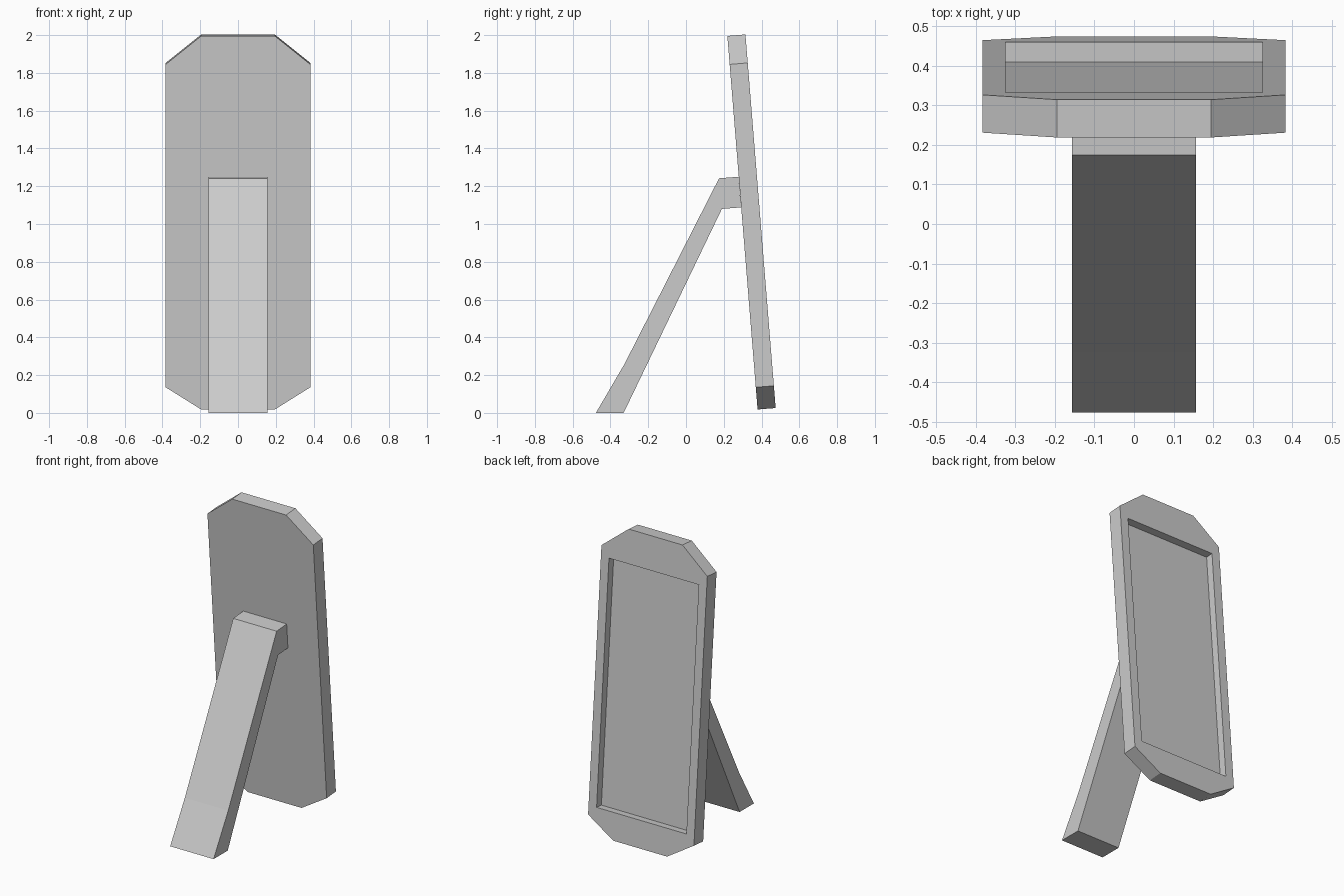
import bpy, bmesh, math
from mathutils import Vector

if "Cube" in bpy.data.objects:
    bpy.data.objects.remove(bpy.data.objects["Cube"])

TILT = math.atan2(0.16, 1.977)


def panel_point(x, v, t):
    """x across, v up along the leaning panel, t through its thickness."""
    s, c = math.sin(TILT), math.cos(TILT)
    return Vector((x, 0.379 - v * s + t * c, 0.018 + v * c + t * s))


def prism(name, ring_a, ring_b):
    bm = bmesh.new()
    a = [bm.verts.new(p) for p in ring_a]
    b = [bm.verts.new(p) for p in ring_b]
    bm.faces.new(a)
    bm.faces.new(b[::-1])
    n = len(a)
    for i in range(n):
        j = (i + 1) % n
        bm.faces.new((a[i], b[i], b[j], a[j]))
    bmesh.ops.recalc_face_normals(bm, faces=bm.faces)
    mesh = bpy.data.meshes.new(name)
    bm.to_mesh(mesh)
    bm.free()
    obj = bpy.data.objects.new(name, mesh)
    bpy.context.collection.objects.link(obj)
    return obj


def panel_prism(name, half, t0, t1):
    outline = half + [(-x, v) for x, v in reversed(half)]
    return prism(name, *[[panel_point(x, v, t) for x, v in outline] for t in (t0, t1)])


# Leaning panel with clipped corners
panel = panel_prism("panel", [(0.195, 0), (0.383, 0.118), (0.383, 1.833), (0.195, 1.984)], 0, 0.096)

# Rectangular recess in the back face
cutter = panel_prism("recess_cutter", [(0.325, 0.178), (0.325, 1.765)], 0.046, 0.2)
cutter.hide_render = True
cut = panel.modifiers.new("recess", 'BOOLEAN')
cut.operation = 'DIFFERENCE'
cut.solver = 'EXACT'
cut.object = cutter
bpy.context.view_layer.objects.active = panel
panel.select_set(True)
bpy.ops.object.modifier_apply(modifier="recess")
bpy.data.objects.remove(cutter)

# Support leg, side profile extruded across x
leg = [(-0.477, 0), (-0.33, 0), (0.19, 1.08), (0.292, 1.088),
       (0.279, 1.25), (0.175, 1.242), (-0.325, 0.26)]
prism("support_leg", *[[Vector((x, y, z)) for y, z in leg] for x in (-0.157, 0.157)])
